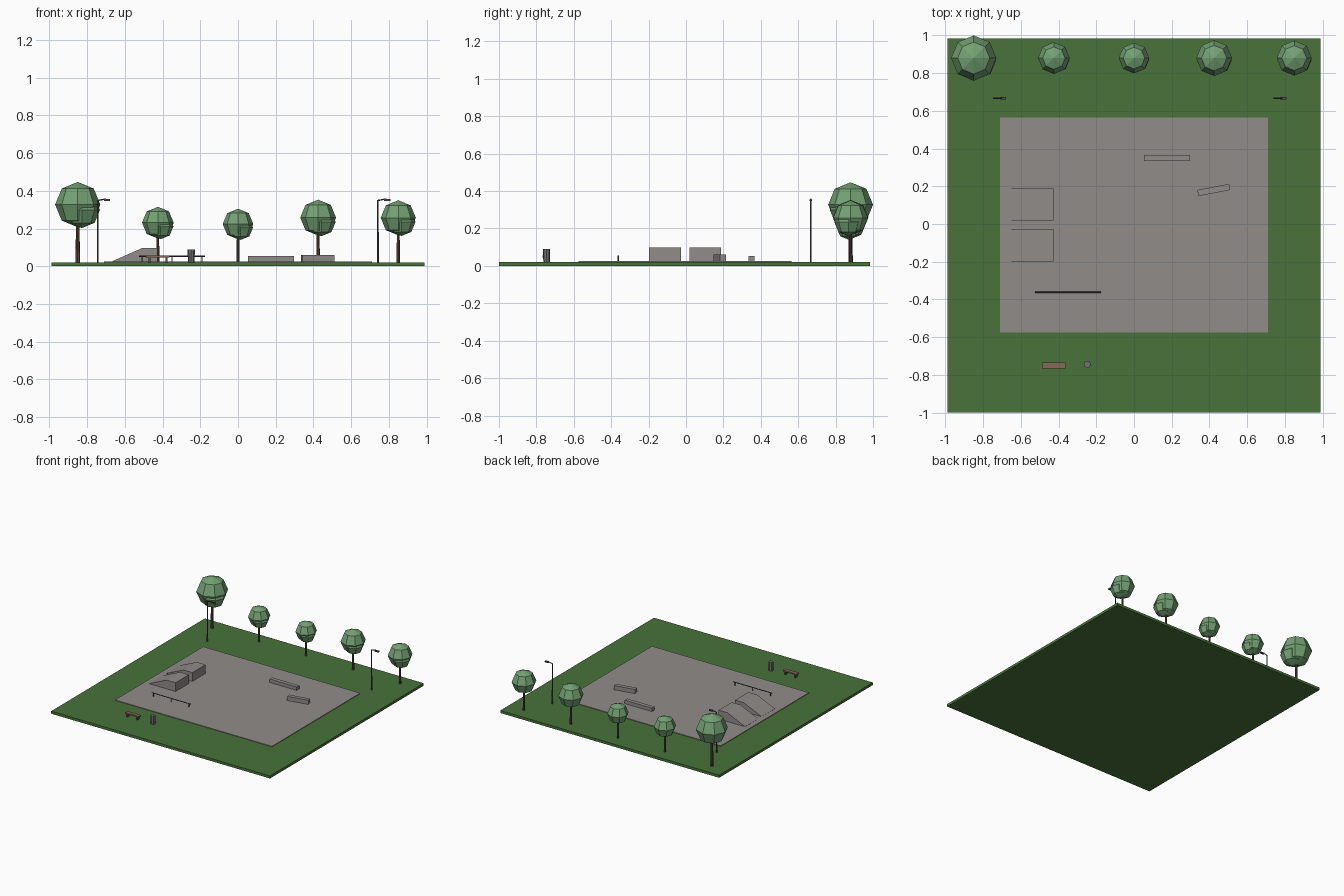
import bpy, bmesh, math
from mathutils import Matrix, Vector

cube = bpy.data.objects.get("Cube")
if cube:
    bpy.data.objects.remove(cube, do_unlink=True)


def material(name, rgb):
    m = bpy.data.materials.new(name)
    m.use_nodes = True
    m.diffuse_color = (*rgb, 1)
    m.node_tree.nodes["Principled BSDF"].inputs["Base Color"].default_value = (*rgb, 1)
    return m


GRASS = material("grass green", (0.065, 0.17, 0.041))
CONCRETE = material("concrete grey", (0.28, 0.265, 0.25))
LEAF = material("leaf green", (0.175, 0.36, 0.175))
BARK = material("bark brown", (0.11, 0.07, 0.055))
METAL = material("dark metal", (0.085, 0.08, 0.078))
WOOD = material("bench wood", (0.25, 0.14, 0.095))
BIN = material("bin grey", (0.17, 0.16, 0.16))


def finish(name, bm, mat):
    bmesh.ops.recalc_face_normals(bm, faces=bm.faces)
    mesh = bpy.data.meshes.new(name)
    bm.to_mesh(mesh)
    bm.free()
    mesh.materials.append(mat)
    obj = bpy.data.objects.new(name, mesh)
    bpy.context.collection.objects.link(obj)
    return obj


def add_box(bm, x0, x1, y0, y1, z0, z1, turn=0):
    centre = Vector(((x0 + x1) / 2, (y0 + y1) / 2, (z0 + z1) / 2))
    mat = (Matrix.Translation(centre) @ Matrix.Rotation(turn, 4, "Z")
           @ Matrix.Diagonal((x1 - x0, y1 - y0, z1 - z0, 1)))
    bmesh.ops.create_cube(bm, size=1, matrix=mat)


def box(name, mat, *dims):
    bm = bmesh.new()
    add_box(bm, *dims)
    return finish(name, bm, mat)


def add_rod(bm, a, b, r0, r1=None, sides=8):
    a, b = Vector(a), Vector(b)
    d = b - a
    mat = Matrix.Translation((a + b) / 2) @ d.to_track_quat("Z", "Y").to_matrix().to_4x4()
    bmesh.ops.create_cone(bm, cap_ends=True, segments=sides, radius1=r0,
                          radius2=r0 if r1 is None else r1, depth=d.length, matrix=mat)


GROUND, PAD = 0.021, 0.026

# Lawn and skating pad
box("lawn", GRASS, -0.99, 0.99, -1.0, 0.985, 0, GROUND)
box("concrete_pad", CONCRETE, -0.71, 0.71, -0.575, 0.565, 0.01, PAD)


# Row of trees: x, crown radius, crown top
def tree(i, x, r, top, y=0.88):
    bm = bmesh.new()
    add_rod(bm, (x, y, GROUND - 0.005), (x, y, top - r), 0.1 * r, 0.07 * r)
    finish(f"trunk_{i}", bm, BARK)
    bm = bmesh.new()
    centre = Vector((x, y, top - r))
    for offset, size in (((0, 0, 0), 1), ((0.18, -0.12, -0.24), 0.8)):
        bmesh.ops.create_uvsphere(bm, u_segments=8, v_segments=4, radius=r * size,
                                  matrix=Matrix.Translation(centre + Vector(offset) * r))
    finish(f"crown_{i}", bm, LEAF)


for i, spec in enumerate([(-0.85, 0.12, 0.447), (-0.425, 0.084, 0.315), (0, 0.081, 0.305),
                          (0.425, 0.095, 0.353), (0.85, 0.093, 0.35)], 1):
    tree(i, *spec)

# Street lamps with a short arm and head
for i, x in enumerate((-0.744, 0.742), 1):
    y = 0.667
    bm = bmesh.new()
    add_rod(bm, (x, y, GROUND - 0.005), (x, y, 0.35), 0.005, 0.004)
    add_rod(bm, (x, y, 0.349), (x + 0.045, y, 0.357), 0.0035)
    add_box(bm, x + 0.032, x + 0.066, y - 0.007, y + 0.007, 0.346, 0.356)
    finish(f"street_lamp_{i}", bm, METAL)

# Two ramps sharing one side profile
profile = [(-0.666, PAD - 0.004), (-0.666, PAD + 0.001), (-0.505, 0.098),
           (-0.426, 0.098), (-0.426, PAD - 0.004)]
for i, (y0, y1) in enumerate([(0.018, 0.188), (-0.198, -0.026)], 1):
    bm = bmesh.new()
    face = bm.faces.new([bm.verts.new((x, y0, z)) for x, z in profile])
    ext = bmesh.ops.extrude_face_region(bm, geom=[face])
    bmesh.ops.translate(bm, vec=(0, y1 - y0, 0),
                        verts=[v for v in ext["geom"] if isinstance(v, bmesh.types.BMVert)])
    finish(f"ramp_{i}", bm, CONCRETE)

# Grind ledges
box("ledge_straight", CONCRETE, 0.052, 0.298, 0.333, 0.366, 0.02, 0.054)
box("ledge_angled", CONCRETE, 0.337, 0.509, 0.164, 0.197, 0.02, 0.06, math.radians(11))

# Grind rail on three posts
bm = bmesh.new()
add_rod(bm, (-0.525, -0.362, 0.053), (-0.175, -0.362, 0.053), 0.0035)
for x in (-0.51, -0.35, -0.19):
    add_rod(bm, (x, -0.362, 0.02), (x, -0.362, 0.053), 0.003)
finish("grind_rail", bm, METAL)

# Bench
box("bench_seat", WOOD, -0.488, -0.362, -0.766, -0.735, 0.046, 0.056)
bm = bmesh.new()
for x in (-0.47, -0.38):
    add_box(bm, x - 0.005, x + 0.005, -0.763, -0.738, 0.018, 0.046)
finish("bench_legs", bm, METAL)

# Litter bin
bm = bmesh.new()
add_rod(bm, (-0.248, -0.745, 0.018), (-0.248, -0.745, 0.09), 0.018, 0.019)
finish("litter_bin", bm, BIN)
